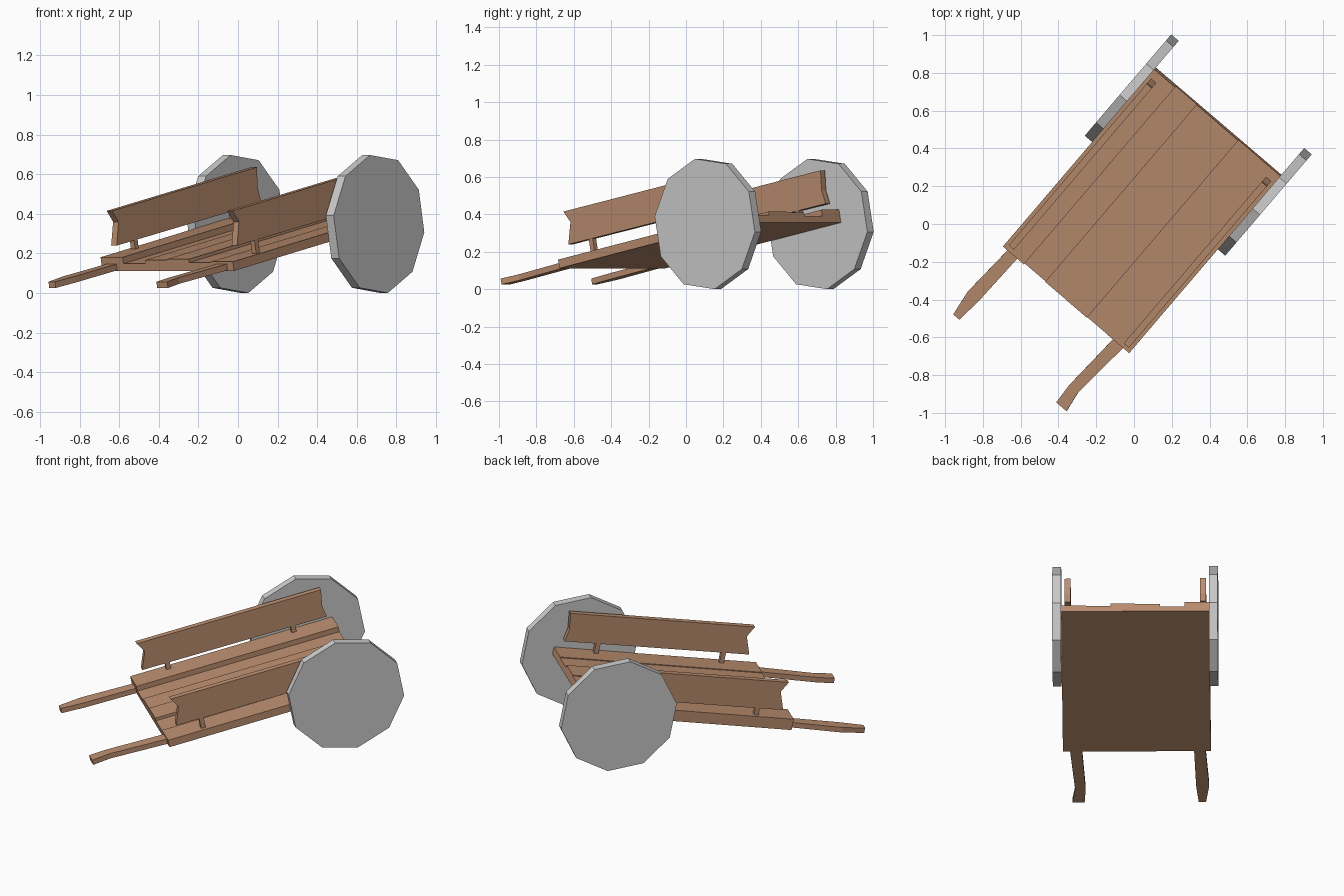
import bpy, bmesh
from math import radians, cos, sin, pi
from mathutils import Matrix, Vector

if "Cube" in bpy.data.objects:
    bpy.data.objects.remove(bpy.data.objects["Cube"])

# Cart frame: x along the bed, y across, z up from the wheel hub line
PLACE = (Matrix.Translation((0.34, 0.418, 0.3485))
         @ Matrix.Rotation(radians(49.5), 4, 'Z')
         @ Matrix.Rotation(radians(-11.2), 4, 'Y'))

wood = bpy.data.materials.new("wood")
wood.diffuse_color = (0.5, 0.27, 0.16, 1)
wood.use_nodes = True
wood.node_tree.nodes["Principled BSDF"].inputs["Base Color"].default_value = wood.diffuse_color


def prism(name, pts, axis, lo, hi, mat=None):
    """Extrude a 2D outline along one cart axis from lo to hi."""
    def place(p, t):
        c = list(p)
        c.insert("xyz".index(axis), t)
        return Vector(c)
    bm = bmesh.new()
    a = [bm.verts.new(place(p, lo)) for p in pts]
    b = [bm.verts.new(place(p, hi)) for p in pts]
    bm.faces.new(a)
    bm.faces.new(b)
    for i in range(len(pts)):
        j = (i + 1) % len(pts)
        bm.faces.new((a[i], a[j], b[j], b[i]))
    bmesh.ops.recalc_face_normals(bm, faces=bm.faces)
    me = bpy.data.meshes.new(name)
    bm.to_mesh(me)
    bm.free()
    ob = bpy.data.objects.new(name, me)
    bpy.context.collection.objects.link(ob)
    ob.matrix_world = PLACE
    if mat:
        me.materials.append(mat)
    return ob


# Bed: six planks of uneven thickness, as one stepped cross-section
HALF, BOTTOM = 0.4375, -0.025
thickness = [0.047, 0.042, 0.06, 0.055, 0.037, 0.07]
step = 2 * HALF / len(thickness)
profile = [(-HALF, BOTTOM)]
for i, t in enumerate(thickness):
    y = -HALF + i * step
    profile += [(y, BOTTOM + t), (y + step, BOTTOM + t)]
profile.append((HALF, BOTTOM))
prism("bed", profile, 'x', -1.092, 0.165, wood)

# Handles: two roughly hewn bars
prism("left_handle", [(-1.07, 0.337), (-1.41, 0.347), (-1.552, 0.361),
                      (-1.552, 0.404), (-1.41, 0.424), (-1.07, 0.404)],
      'z', -0.022, 0.010, wood)
prism("right_handle", [(-1.07, -0.326), (-1.44, -0.306), (-1.552, -0.313),
                       (-1.552, -0.385), (-1.44, -0.368), (-1.07, -0.397)],
      'z', -0.022, 0.010, wood)

# Side boards with notched ends, their posts, and ten-sided wheels
board = [(-1.022, 0.27), (-0.984, 0.206), (-1.022, 0.091),
         (0.125, 0.086), (0.111, 0.161), (0.124, 0.268)]
R = 0.355
wheel = [(R * cos(radians(18) + k * pi / 5), R * sin(radians(18) + k * pi / 5))
         for k in range(10)]
for side, s in (("left", 1), ("right", -1)):
    prism(side + "_board", board, 'y', s * 0.382, s * 0.418, wood)
    for end, x in (("front", -0.865), ("back", -0.085)):
        prism(f"{side}_{end}_post",
              [(x - 0.014, 0), (x + 0.014, 0), (x + 0.014, 0.12), (x - 0.014, 0.12)],
              'y', s * 0.386, s * 0.414, wood)
    prism(side + "_wheel", wheel, 'y', s * 0.437, s * 0.489)
